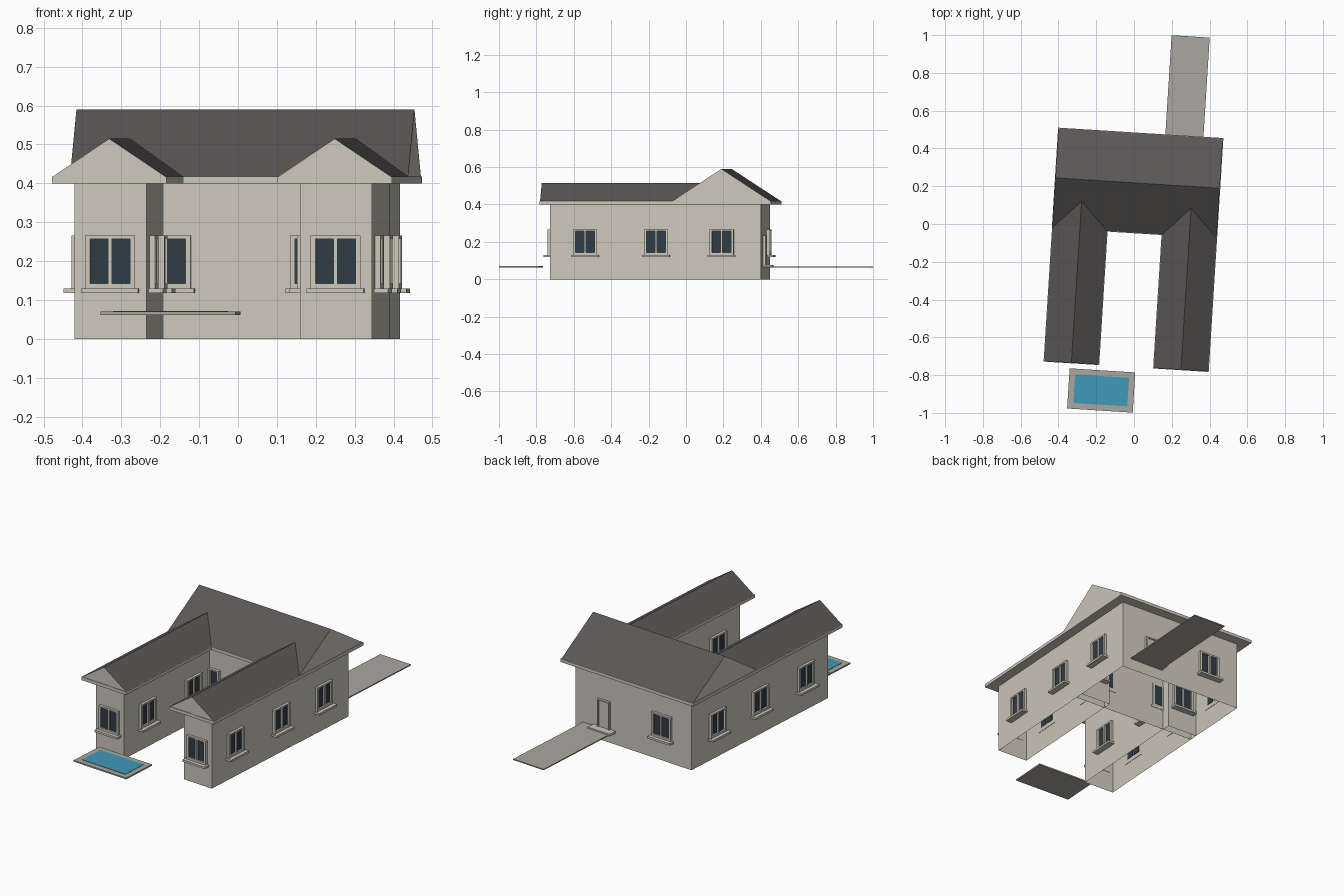
import bpy, bmesh
from math import radians, pi
from mathutils import Matrix, Vector

cube = bpy.data.objects.get("Cube")
if cube:
    bpy.data.objects.remove(cube)

# The whole plot is turned slightly about the vertical axis
PLOT = Matrix.Rotation(radians(-3.6), 4, 'Z')


def material(name, rgb):
    m = bpy.data.materials.new(name)
    m.use_nodes = True
    m.diffuse_color = (*rgb, 1)
    m.node_tree.nodes["Principled BSDF"].inputs["Base Color"].default_value = (*rgb, 1)
    return m


WALL = material("cream wall", (0.61, 0.58, 0.505))
ROOF = material("dark roof", (0.105, 0.095, 0.094))
GLASS = material("dark glass", (0.027, 0.045, 0.062))
STONE = material("grey stone", (0.41, 0.39, 0.345))
WATER = material("pool water", (0.051, 0.32, 0.49))


def add_box(bm, x, y, z, mat=0, open_bottom=False):
    """Add a box from (min, max) pairs."""
    size = Matrix.Diagonal((x[1] - x[0], y[1] - y[0], z[1] - z[0], 1))
    mid = Vector((sum(x) / 2, sum(y) / 2, sum(z) / 2))
    made = bmesh.ops.create_cube(bm, size=1, matrix=Matrix.Translation(mid) @ size)
    faces = list({f for v in made["verts"] for f in v.link_faces})
    for f in faces:
        f.material_index = mat
    if open_bottom:
        low = min(faces, key=lambda f: f.calc_center_median().z)
        bmesh.ops.delete(bm, geom=[low], context='FACES_ONLY')


def finish(name, bm, mats, place=Matrix()):
    me = bpy.data.meshes.new(name)
    bm.to_mesh(me)
    bm.free()
    for m in mats:
        me.materials.append(m)
    ob = bpy.data.objects.new(name, me)
    bpy.context.collection.objects.link(ob)
    ob.matrix_world = PLOT @ place
    return ob


def box(name, x, y, z, mat, open_bottom=False):
    bm = bmesh.new()
    add_box(bm, x, y, z, 0, open_bottom)
    return finish(name, bm, [mat])


def gable_roof(name, x, y, ridge, along_x):
    """Eaves slab with a gable prism; the end triangles take the wall colour."""
    box(name + "_eaves", x, y, (EAVE - 0.018, EAVE), WALL)
    i = 0.003
    across, run = (y, x) if along_x else (x, y)
    lo, hi = across[0] + i, across[1] - i
    bm = bmesh.new()
    ends = []
    for r in (run[0] + i, run[1] - i):
        pts = [(lo, EAVE), (hi, EAVE), ((lo + hi) / 2, ridge)]
        ends.append([bm.verts.new((r, a, z) if along_x else (a, r, z)) for a, z in pts])
    for tri in ends:
        bm.faces.new(tri)
    for k in range(3):
        n = (k + 1) % 3
        f = bm.faces.new((ends[0][k], ends[0][n], ends[1][n], ends[1][k]))
        f.material_index = 1
    bmesh.ops.recalc_face_normals(bm, faces=bm.faces)
    finish(name, bm, [WALL, ROOF])


def on_wall(x, y, side):
    """Placement whose -y axis points out of the wall."""
    turn = {"front": 0, "left": pi / 2, "back": pi, "right": -pi / 2}[side]
    return Matrix.Translation((x, y, 0)) @ Matrix.Rotation(turn, 4, 'Z')


def window(name, x, y, side):
    bm = bmesh.new()
    w, jamb, bar, out = 0.064, 0.051, 0.005, -0.015
    bottom, top = 0.13, 0.266
    for s in (-1, 1):
        add_box(bm, sorted((s * jamb, s * w)), (out, 0.002), (bottom, top))
        add_box(bm, sorted((s * bar, s * jamb)), (-0.005, 0.004), (bottom + 0.012, top - 0.009), 1)
    add_box(bm, (-bar, bar), (out, 0.002), (bottom, top))
    add_box(bm, (-w, w), (out, 0.002), (top - 0.009, top))
    add_box(bm, (-w, w), (out, 0.002), (bottom, bottom + 0.012))
    add_box(bm, (-0.074, 0.074), (-0.035, 0.002), (bottom - 0.012, bottom))
    finish(name, bm, [WALL, GLASS], on_wall(x, y, side))


# Main hall
EAVE = 0.418
X0, X1, Y0, Y1 = -0.377, 0.39, 0.006, 0.427
XM, YM = (X0 + X1) / 2, (Y0 + Y1) / 2
quarter = (X1 - X0) / 4
box("main_walls", (X0, X1), (Y0, Y1), (0, 0.402), WALL, True)
gable_roof("main_roof", (X0 - 0.056, X1 + 0.054), (Y0 - 0.055, Y1 + 0.057), 0.59, True)
window("main_window_left", X1, YM, "left")
window("main_window_right", X0, YM, "right")
window("main_window_front_left", XM + quarter, Y0, "front")
window("main_window_front_right", XM - quarter, Y0, "front")
window("main_window_back", XM - quarter, Y1, "back")

# Two front wings
W0, W1 = -0.705, 0.054
for label, cx in (("left", 0.2965), ("right", -0.2845)):
    a, b = cx - 0.0927, cx + 0.0927
    box(f"{label}_wing_walls", (a, b), (W0, W1), (0, 0.402), WALL, True)
    gable_roof(f"{label}_wing_roof", (cx - 0.1475, cx + 0.1475), (W0 - 0.052, W1 + 0.05), 0.515, False)
    window(f"{label}_wing_window_front", cx, W0, "front")
    window(f"{label}_wing_window_back", cx, W1, "back")
    for n, t in enumerate((0.25, 0.75), 1):
        wy = W0 + (W1 - W0) * t
        window(f"{label}_wing_window_left_{n}", b, wy, "left")
        window(f"{label}_wing_window_right_{n}", a, wy, "right")

# Back door with frame and doorstep
bm = bmesh.new()
add_box(bm, (-0.033, 0.033), (-0.006, 0.004), (0.075, 0.227))
for s in (-1, 1):
    add_box(bm, sorted((s * 0.033, s * 0.041)), (-0.013, 0.002), (0.075, 0.235))
add_box(bm, (-0.041, 0.041), (-0.013, 0.002), (0.227, 0.235))
add_box(bm, (-0.072, 0.072), (-0.05, 0.002), (0.064, 0.077))
finish("back_door", bm, [WALL], on_wall(XM + quarter, Y1, "back"))

# Path and pool
box("path", (0.136, 0.338), (0.43, 1.01), (0.063, 0.069), STONE)
box("pool_rim", (-0.292, 0.056), (-0.997, -0.784), (0.062, 0.07), STONE)
box("pool_water", (-0.261, 0.025), (-0.966, -0.814), (0.069, 0.072), WATER)
